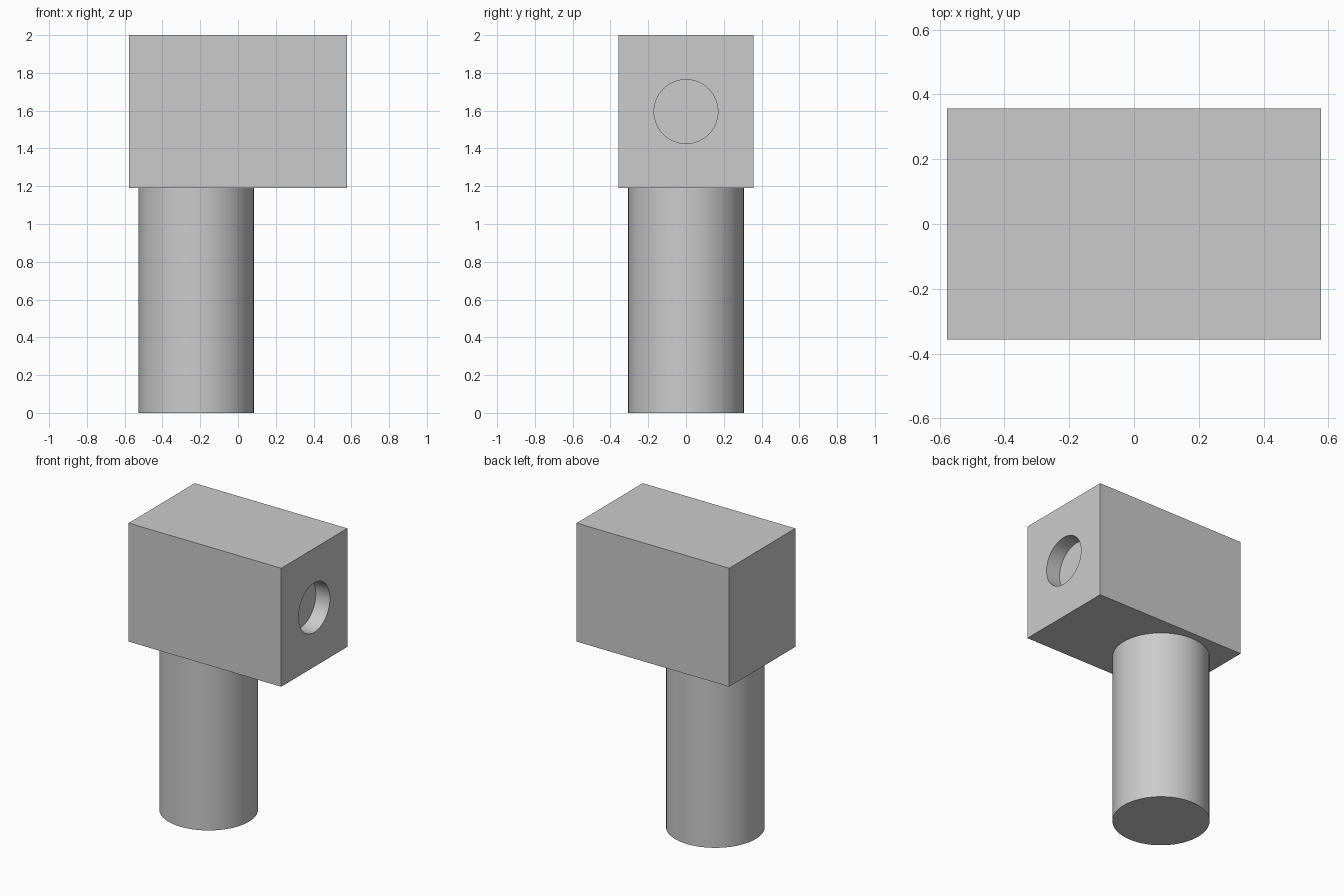
import bpy
import math

old = bpy.data.objects.get("Cube")
if old:
    bpy.data.objects.remove(old, do_unlink=True)

GREY = (0.6, 0.6, 0.6, 1.0)
grey = bpy.data.materials.new("plain grey")
grey.use_nodes = True
grey.diffuse_color = GREY
grey.node_tree.nodes["Principled BSDF"].inputs["Base Color"].default_value = GREY


def cylinder(name, radius, depth, centre, turn=(0, 0, 0)):
    bpy.ops.mesh.primitive_cylinder_add(vertices=64, radius=radius, depth=depth,
                                        location=centre, rotation=turn)
    obj = bpy.context.object
    obj.name = name
    obj.data.materials.append(grey)
    bpy.ops.object.shade_smooth_by_angle(angle=math.radians(30))
    return obj


# Round post under the head, set off towards the right
BASE = 1.19
cylinder("post", 0.306, BASE, (-0.222, 0, BASE / 2))

# Rectangular head
LENGTH, WIDTH, HEIGHT = 1.154, 0.714, 2 - BASE
middle = BASE + HEIGHT / 2
bpy.ops.mesh.primitive_cube_add(size=1, location=(0, 0, middle))
head = bpy.context.object
head.name = "head"
head.scale = (LENGTH, WIDTH, HEIGHT)
bpy.ops.object.transform_apply(location=False, rotation=False, scale=True)
head.data.materials.append(grey)

# Shallow round socket cut into the left end of the head
DEPTH = 0.107
cutter = cylinder("socket_cutter", 0.169, DEPTH * 2, (LENGTH / 2, 0, middle),
                  (0, math.pi / 2, 0))
cutter.hide_render = True
cutter.hide_viewport = True
cut = head.modifiers.new("socket", 'BOOLEAN')
cut.operation = 'DIFFERENCE'
cut.solver = 'EXACT'
cut.object = cutter
bpy.context.view_layer.objects.active = head
bpy.ops.object.modifier_apply(modifier=cut.name)
bpy.data.objects.remove(cutter, do_unlink=True)
